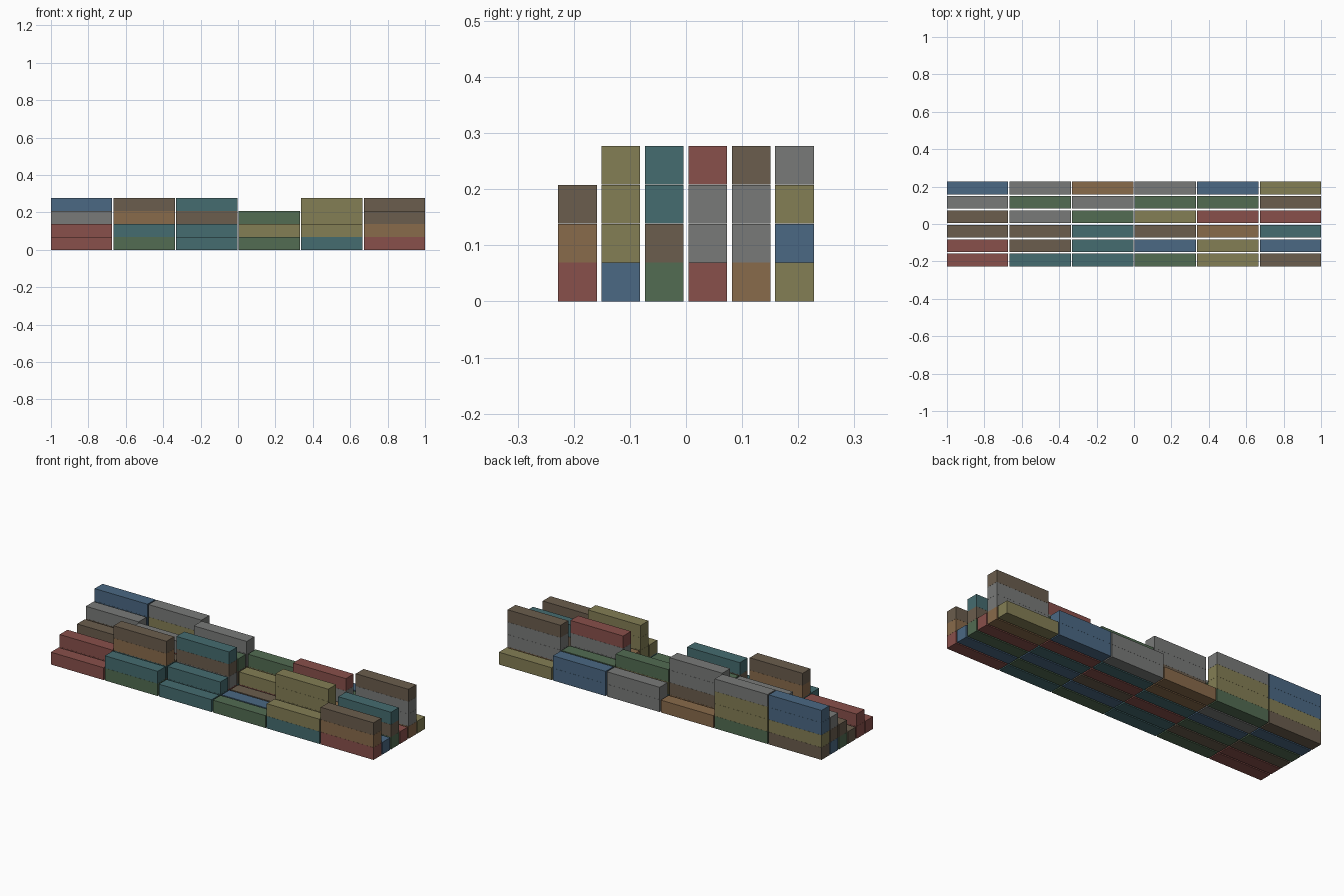
import bpy

if "Cube" in bpy.data.objects:
    bpy.data.objects.remove(bpy.data.objects["Cube"])

# Palette, one letter per container colour
COLOURS = {
    "R": ("red", (0.25, 0.08, 0.07)), "B": ("blue", (0.07, 0.14, 0.23)),
    "T": ("teal", (0.06, 0.15, 0.16)), "G": ("green", (0.085, 0.15, 0.085)),
    "Y": ("olive", (0.23, 0.21, 0.09)), "N": ("brown", (0.145, 0.11, 0.075)),
    "O": ("orange", (0.25, 0.145, 0.07)), "S": ("grey", (0.19, 0.195, 0.19)),
}
mats = {}
for key, (name, rgb) in COLOURS.items():
    mats[key] = bpy.data.materials.new(name + "_paint")
    mats[key].diffuse_color = (*rgb, 1)

# Stacks: rows from front to back, columns left to right, letters bottom to top
ROWS = [
    "R GT T G TY RON",
    "RR NTON TT B GYYY B",
    "N GN RSNT N BO GNT",
    "GN BRS TNG RY TSSR R",
    "BNS SG ONSS TYG RG OSSN",
    "NYBB GYYS O SS BB Y",
]

SIZE = (0.3275, 0.0694, 0.0690)     # one container
PITCH = (0.3345, 0.0775, 0.0694)    # spacing of the yard grid


def container(name, centre, key):
    # plain flat-sided box
    sx, sy, sz = (s / 2 for s in SIZE)
    verts = [(x, y, z) for z in (-sz, sz)
             for x, y in ((-sx, -sy), (sx, -sy), (sx, sy), (-sx, sy))]
    faces = [(3, 2, 1, 0), (4, 5, 6, 7)]
    faces += [(i, (i + 1) % 4, (i + 1) % 4 + 4, i + 4) for i in range(4)]
    mesh = bpy.data.meshes.new(name)
    mesh.from_pydata(verts, [], faces)
    mesh.materials.append(mats[key])
    obj = bpy.data.objects.new(name, mesh)
    obj.location = centre
    bpy.context.collection.objects.link(obj)


# Yard of stacked containers
for r, row in enumerate(ROWS):
    for c, stack in enumerate(row.split()):
        for level, key in enumerate(stack):
            centre = ((c - 2.5) * PITCH[0], (r - 2.5) * PITCH[1],
                      SIZE[2] / 2 + level * PITCH[2])
            container(f"container_row{r + 1}_bay{c + 1}_tier{level + 1}", centre, key)

for m in bpy.data.materials:
    if m.users and not m.is_grease_pencil:
        m.use_nodes = True
        m.node_tree.nodes["Principled BSDF"].inputs["Base Color"].default_value = m.diffuse_color
